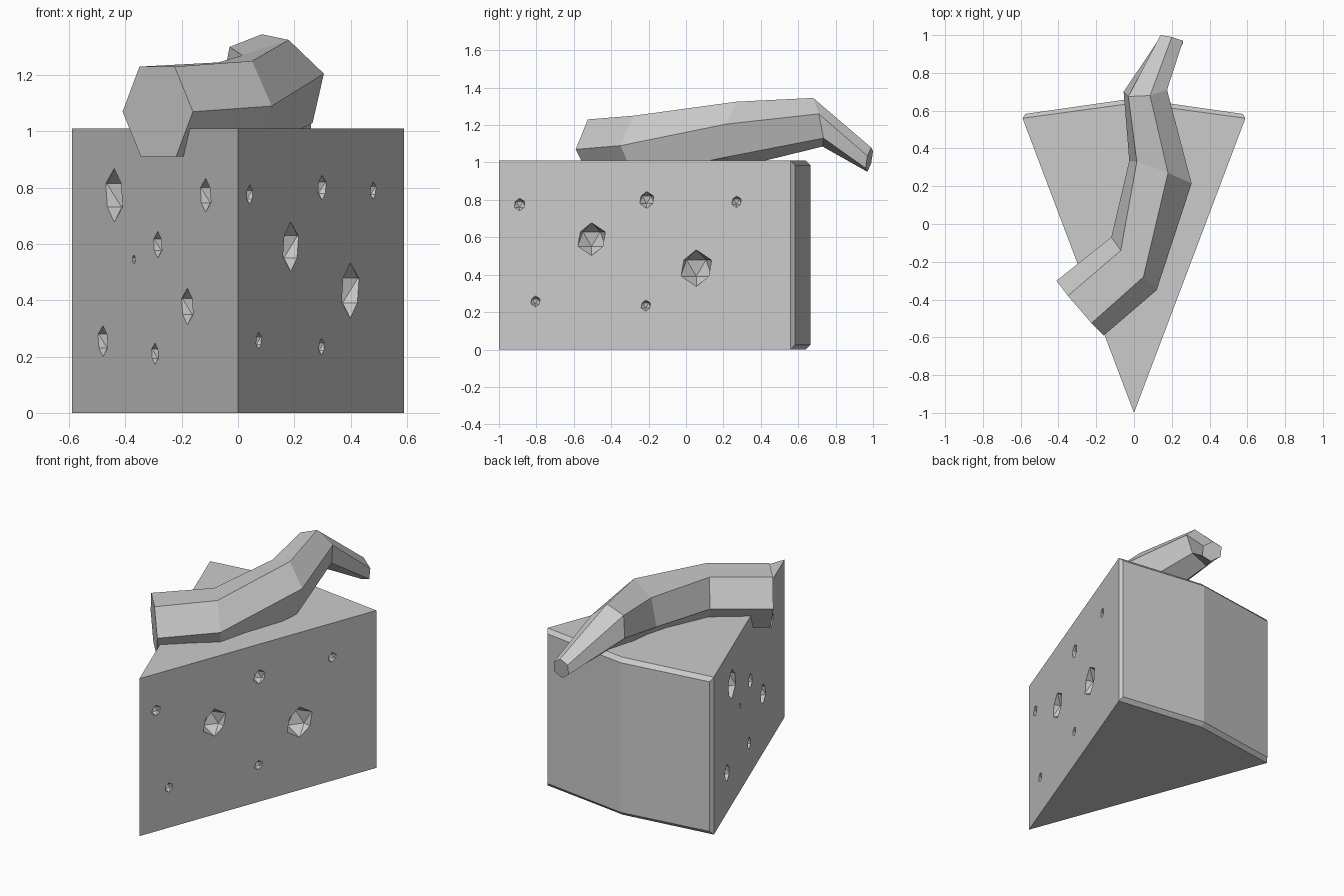
import bpy, bmesh
from mathutils import Vector, Matrix

if "Cube" in bpy.data.objects:
    bpy.data.objects.remove(bpy.data.objects["Cube"])

H, CH = 1.01, 0.025          # wedge height, rind chamfer


def finish(name, bm):
    bmesh.ops.recalc_face_normals(bm, faces=bm.faces)
    me = bpy.data.meshes.new(name)
    bm.to_mesh(me)
    bm.free()
    ob = bpy.data.objects.new(name, me)
    bpy.context.collection.objects.link(ob)
    return ob


# Cheese wedge: flat triangular slice with a chamfered, slightly bowed rind
bm = bmesh.new()
def v(x, y, z): return bm.verts.new((x, y, z))
apex, edge, rind = [], [], []
for z, zi in ((0, CH), (H, H - CH)):
    apex.append(v(0, -1, z))
    edge.append([v(-0.59, 0.56, z), v(0, 0.64, z), v(0.59, 0.56, z)])
    rind.append([v(-0.575, 0.583, zi), v(0, 0.665, zi), v(0.575, 0.583, zi)])
for k in (0, 1):
    bm.faces.new([apex[k]] + edge[k])                       # bottom / top
    for i in (0, 1):                                        # chamfer strips
        bm.faces.new((edge[k][i], edge[k][i + 1], rind[k][i + 1], rind[k][i]))
for i in (0, 1):                                            # rind
    bm.faces.new((rind[0][i], rind[0][i + 1], rind[1][i + 1], rind[1][i]))
for i in (0, 2):                                            # cut sides
    bm.faces.new((apex[0], edge[0][i], edge[1][i], apex[1]))
    bm.faces.new((edge[0][i], rind[0][i], rind[1][i], edge[1][i]))
cheese = finish("cheese_wedge", bm)

# Holes: icosahedra cut into both sides, given as (y, z, radius)
right = [(-0.89, 0.775, 0.034), (-0.505, 0.59, 0.088), (-0.21, 0.80, 0.045),
         (0.27, 0.79, 0.031), (0.055, 0.435, 0.098), (-0.805, 0.257, 0.03),
         (-0.215, 0.235, 0.03)]
left = [(0.163, 0.773, 0.095), (-0.696, 0.773, 0.06), (-0.022, 0.545, 0.017),
        (-0.246, 0.597, 0.047), (-0.524, 0.378, 0.065), (0.269, 0.255, 0.055),
        (-0.22, 0.21, 0.038)]
bm = bmesh.new()
for side, holes in ((1, right), (-1, left)):
    for y, z, r in holes:
        pos = Vector((side * (y + 1) * 0.59 / 1.56, y, z))
        mat = Matrix.Translation(pos) @ Matrix.Diagonal((side, 1, 1, 1))
        bmesh.ops.create_icosphere(bm, subdivisions=1, radius=r, matrix=mat)
cutter = finish("hole_cutter", bm)
cutter.hide_render = True
mod = cheese.modifiers.new("holes", 'BOOLEAN')
mod.operation, mod.solver, mod.object = 'DIFFERENCE', 'EXACT', cutter
bpy.context.view_layer.objects.active = cheese
bpy.ops.object.modifier_apply(modifier=mod.name)
bpy.data.objects.remove(cutter)

# Curved tube on top: hexagon rings given by side, top and second top corner
rings = [((-0.16, -0.59, 1.07), (-0.225, -0.525, 1.23), (-0.35, -0.38, 1.23)),
         ((0.12, -0.35, 1.09), (0.05, -0.28, 1.25), (-0.07, -0.14, 1.245)),
         ((0.305, 0.215, 1.205), (0.18, 0.27, 1.325), (0.015, 0.33, 1.27)),
         ((0.175, 0.71, 1.26), (0.085, 0.68, 1.345), (-0.03, 0.675, 1.30)),
         ((0.26, 0.97, 1.035), (0.20, 0.99, 1.08), (0.14, 1.0, 1.06))]
bm = bmesh.new()
loops = []
for ring in rings:
    s, t, u = map(Vector, ring)
    c = u + s - t
    half = [s - c, t - c, u - c]
    loops.append([bm.verts.new(c + k * h) for k in (1, -1) for h in half])
for a, b in zip(loops, loops[1:]):
    for i in range(6):
        j = (i + 1) % 6
        bm.faces.new((a[i], a[j], b[j], b[i]))
bm.faces.new(loops[0])
bm.faces.new(loops[-1])
finish("curved_tail", bm)
